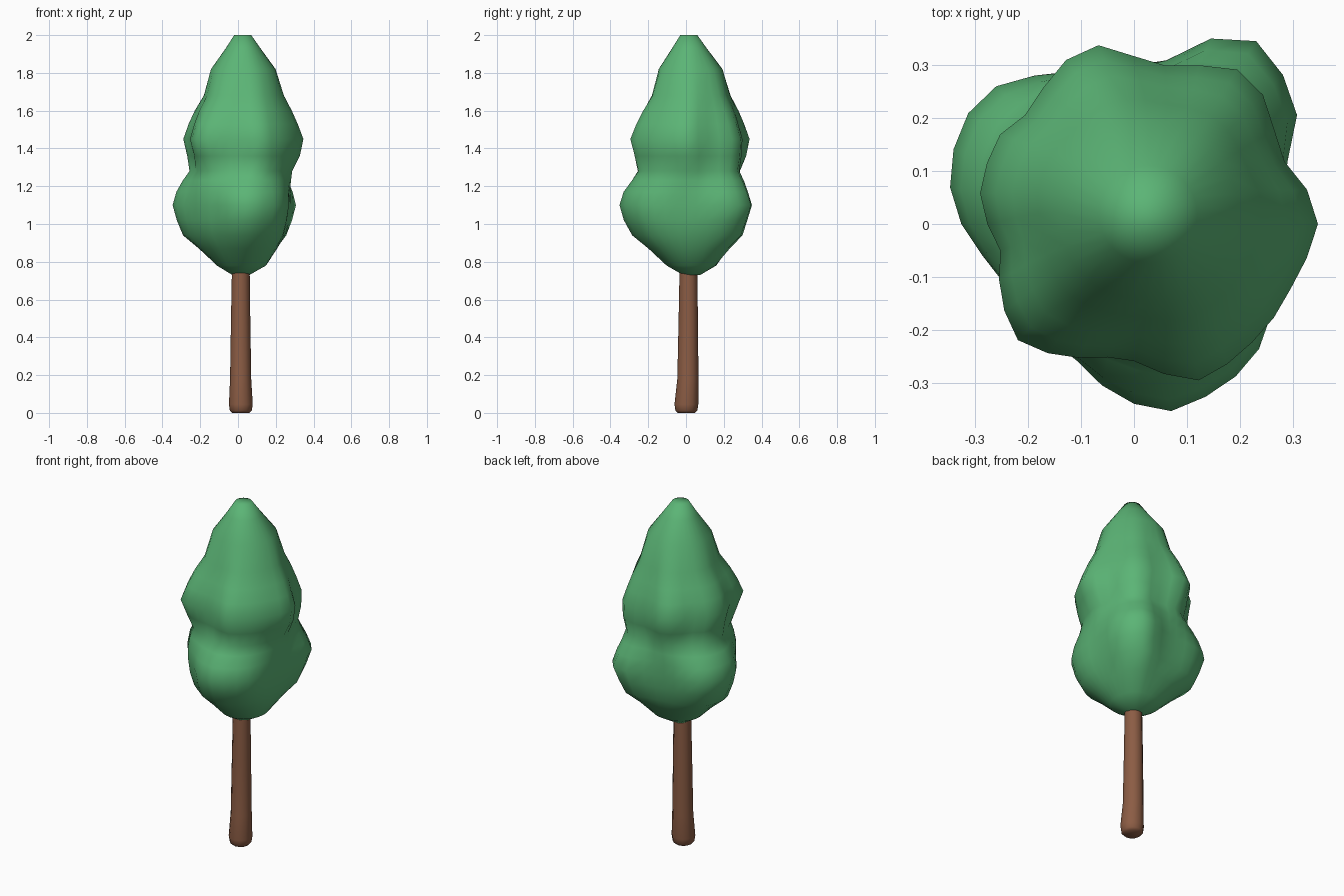
import bpy, bmesh, math

if "Cube" in bpy.data.objects:
    bpy.data.objects.remove(bpy.data.objects["Cube"])

def material(name, col):
    m = bpy.data.materials.new(name)
    m.diffuse_color = (*col, 1)
    m.use_nodes = True
    m.node_tree.nodes["Principled BSDF"].inputs["Base Color"].default_value = m.diffuse_color
    return m

GREEN = material("leaf green", (0.105, 0.46, 0.18))
BROWN = material("bark brown", (0.26, 0.108, 0.058))

# Plan outlines of the two swollen tiers of the crown
LOWER = [(.28, .1), (.31, .19), (.245, .34), (.165, .355), (.05, .30), (-.06, .285),
         (-.15, .283), (-.29, .245), (-.35, .095), (-.325, 0), (-.28, -.065), (-.235, -.12),
         (-.2, -.18), (-.12, -.24), (-.02, -.33), (.06, -.355), (.225, -.255),
         (.26, -.16), (.265, -.02)]
UPPER = [(.35, .02), (.315, .08), (.27, .13), (.22, .285), (.15, .295), (.04, .295),
         (-.01, .32), (-.09, .34), (-.15, .285), (-.195, .21), (-.245, .18), (-.29, .06),
         (-.245, -.06), (-.255, -.12), (-.21, -.232), (-.145, -.245), (-.02, -.245),
         (.05, -.28), (.12, -.295), (.225, -.22), (.3, -.11)]

def polar(outline):
    """Radius as a function of angle, interpolated round a closed outline."""
    tau = 2 * math.pi
    pts = sorted((math.atan2(y, x) % tau, math.hypot(x, y)) for x, y in outline)
    pts = [(pts[-1][0] - tau, pts[-1][1])] + pts + [(pts[0][0] + tau, pts[0][1])]
    def radius(a):
        for (a0, r0), (a1, r1) in zip(pts, pts[1:]):
            if a0 <= a <= a1:
                return r0 + (r1 - r0) * (a - a0) / (a1 - a0)
    return radius

def loft(name, rings, mat, angle):
    """Skin a stack of rings and close both ends."""
    bm = bmesh.new()
    loops = [[bm.verts.new(p) for p in ring] for ring in rings]
    n = len(loops[0])
    for a, b in zip(loops, loops[1:]):
        for i in range(n):
            j = (i + 1) % n
            bm.faces.new((a[i], a[j], b[j], b[i]))
    bm.faces.new(loops[0][::-1])
    bm.faces.new(loops[-1])
    bmesh.ops.recalc_face_normals(bm, faces=bm.faces)
    me = bpy.data.meshes.new(name)
    bm.to_mesh(me)
    bm.free()
    me.materials.append(mat)
    ob = bpy.data.objects.new(name, me)
    bpy.context.collection.objects.link(ob)
    bpy.ops.object.select_all(action='DESELECT')
    ob.select_set(True)
    bpy.context.view_layer.objects.active = ob
    bpy.ops.object.shade_smooth_by_angle(angle=math.radians(angle))
    return ob

# Crown: rings of (z, mean radius, centre x, centre y, lower weight, upper weight)
low, up = polar(LOWER), polar(UPPER)
CROWN = [(.73, .045, .015, .03, 0, 0), (.78, .13, .02, .03, .15, 0),
         (.87, .205, .01, .02, .45, 0), (.94, .262, .0, .01, .75, 0),
         (1.02, .285, 0, 0, .9, 0), (1.1, .30, 0, 0, 1, 0),
         (1.17, .292, 0, 0, .8, .1), (1.23, .278, .003, .01, .5, .3),
         (1.28, .262, .012, .012, .3, .5), (1.36, .283, .01, .008, .1, .85),
         (1.45, .30, 0, 0, 0, 1), (1.53, .275, .005, .005, 0, .85),
         (1.6, .248, .012, .012, 0, .65), (1.68, .208, .022, .02, 0, .4),
         (1.82, .17, .025, .022, 0, .15), (1.93, .092, .027, .018, 0, 0),
         (2.0, .045, .025, .015, 0, 0)]
N = 32
rings = []
for z, r, cx, cy, wl, wu in CROWN:
    ring = []
    for i in range(N):
        a = 2 * math.pi * i / N
        rr = r / .30 * (wl * low(a) + wu * up(a) + (1 - wl - wu) * .30)
        ring.append((cx + rr * math.cos(a), cy + rr * math.sin(a), z))
    rings.append(ring)
loft("crown", rings, GREEN, 75)

# Trunk: slightly leaning taper with a rounded foot (z, radius, centre x, centre y)
TRUNK = [(0, .046, .015, .002), (.012, .058, .015, .002), (.045, .063, .015, .002),
         (.18, .056, .014, .01), (.5, .051, .014, .012), (.82, .046, .015, .013)]
loft("trunk", [[(cx + r * math.cos(math.pi * i / 6), cy + r * math.sin(math.pi * i / 6), z)
                for i in range(12)] for z, r, cx, cy in TRUNK], BROWN, 50)
